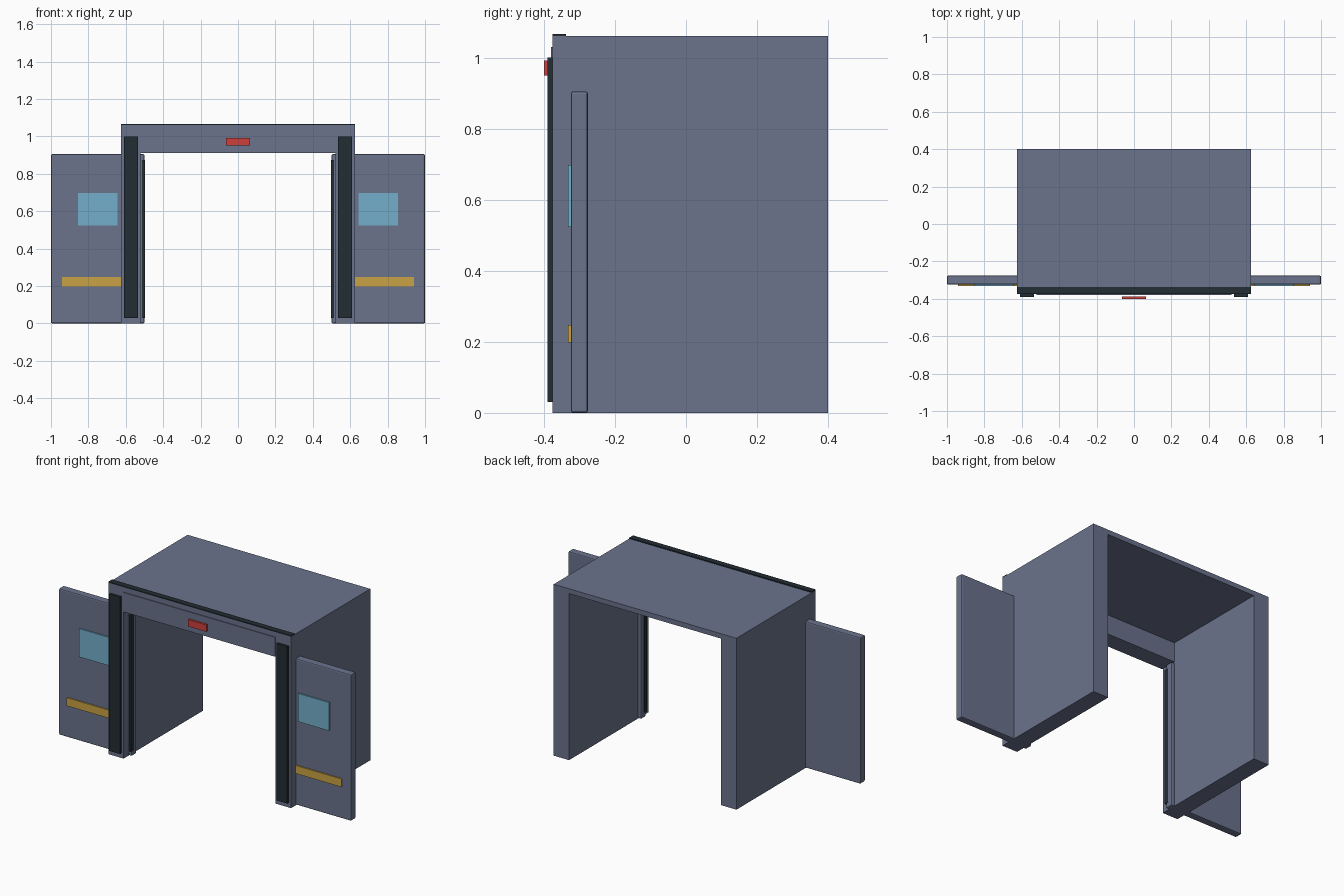
import bpy
import bmesh
from mathutils import Vector

cube = bpy.data.objects.get("Cube")
if cube:
    bpy.data.objects.remove(cube, do_unlink=True)


def material(name, rgb):
    m = bpy.data.materials.new(name)
    m.use_nodes = True
    colour = (*rgb, 1)
    m.diffuse_color = colour
    m.node_tree.nodes["Principled BSDF"].inputs["Base Color"].default_value = colour
    return m


STEEL = material("blue grey steel", (0.145, 0.172, 0.265))
RUBBER = material("dark rubber", (0.016, 0.026, 0.033))
GLASS = material("pale blue glass", (0.17, 0.43, 0.60))
YELLOW = material("warning yellow", (0.58, 0.36, 0.06))
RED = material("signal red", (0.61, 0.05, 0.045))


def box(name, mat, x, y, z, bevel=0):
    """Box from (min, max) spans, with an optional bevelled edge."""
    lo, hi = (Vector(c) for c in zip(x, y, z))
    mid, size = (lo + hi) / 2, hi - lo
    bm = bmesh.new()
    bmesh.ops.create_cube(bm, size=1)
    bmesh.ops.scale(bm, vec=size, verts=bm.verts)
    mesh = bpy.data.meshes.new(name)
    bm.to_mesh(mesh)
    bm.free()
    mesh.materials.append(mat)
    ob = bpy.data.objects.new(name, mesh)
    ob.location = mid
    bpy.context.collection.objects.link(ob)
    if bevel:
        mod = ob.modifiers.new("Bevel", "BEVEL")
        mod.width = bevel
        mod.segments = 2
    return ob


def pair(name, mat, x, y, z, bevel=0):
    """One box on each side of the doorway."""
    box("left_" + name, mat, x, y, z, bevel)
    box("right_" + name, mat, (-x[1], -x[0]), y, z, bevel)


# Open passage: roof, side walls and front header
FRONT, BACK = -0.375, 0.40
box("roof", STEEL, (-0.625, 0.625), (FRONT, BACK), (1.03, 1.06))
pair("wall", STEEL, (0.52, 0.625), (FRONT, BACK), (0, 1.03))
box("header", STEEL, (-0.52, 0.52), (FRONT, -0.275), (0.91, 1.03))
box("header_plate", STEEL, (-0.52, 0.52), (-0.38, FRONT), (0.91, 1.03))

# Front trim and signal lamp
box("roof_trim", RUBBER, (-0.625, 0.625), (FRONT, -0.338), (1.06, 1.066))
pair("post_trim", RUBBER, (0.535, 0.61), (-0.39, FRONT), (0.03, 1.0))
box("signal_lamp", RED, (-0.063, 0.063), (-0.40, -0.387), (0.95, 0.992))

# Sliding doors, pushed open through the walls
pair("door", STEEL, (0.50, 1.0), (-0.324, -0.276), (0, 0.905), 0.007)
pair("door_seal", RUBBER, (0.498, 0.512), (-0.332, -0.306), (0.03, 0.875))
pair("door_window", GLASS, (0.643, 0.855), (-0.332, -0.323), (0.523, 0.698))
pair("door_stripe", YELLOW, (0.56, 0.94), (-0.332, -0.323), (0.198, 0.248))
